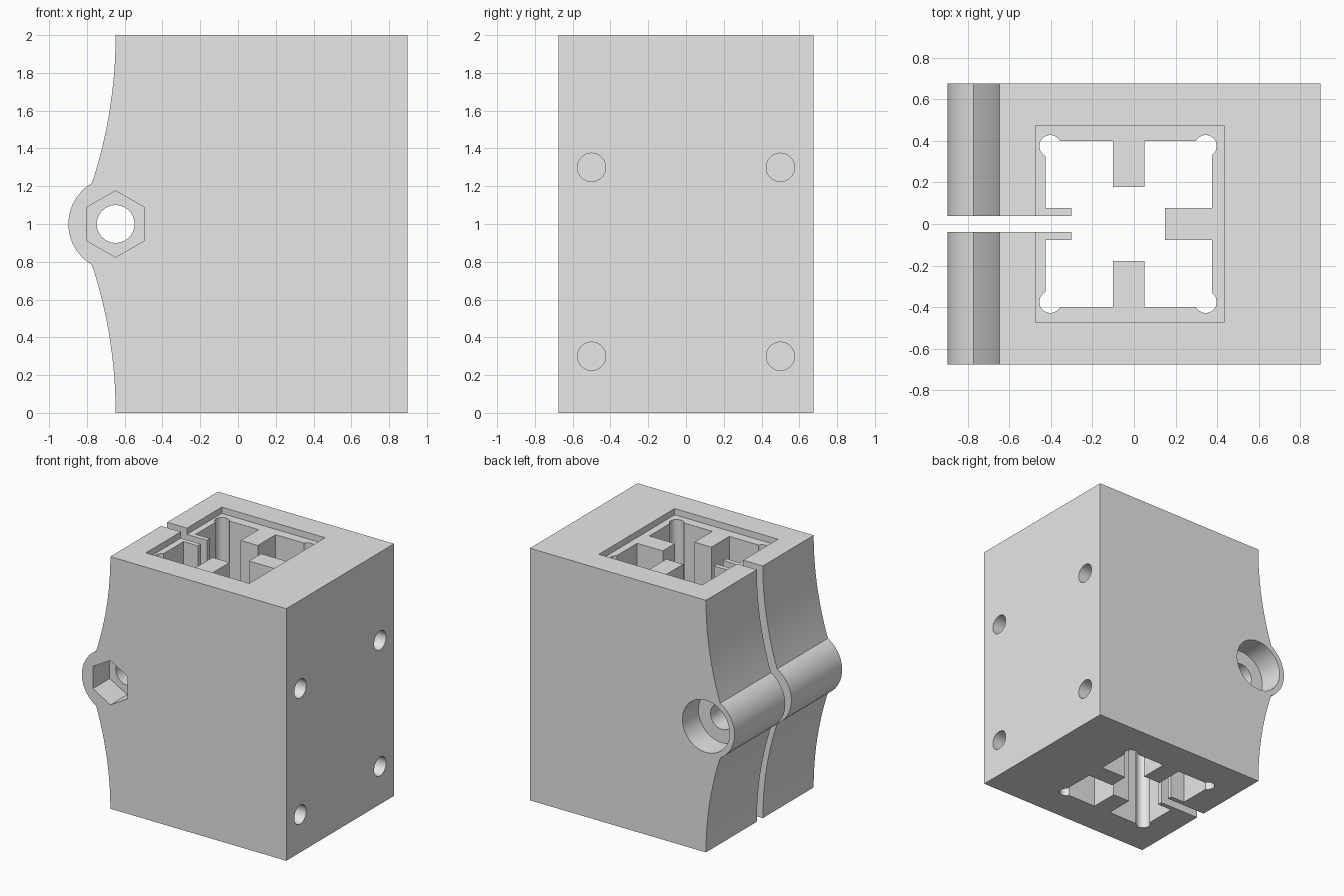
import bpy, bmesh, math
from mathutils import Vector

if "Cube" in bpy.data.objects:
    bpy.data.objects.remove(bpy.data.objects["Cube"])

grey = bpy.data.materials.new("grey plastic")
grey.diffuse_color = (0.8, 0.8, 0.8, 1)
grey.use_nodes = True
grey.node_tree.nodes["Principled BSDF"].inputs["Base Color"].default_value = grey.diffuse_color

RIGHT, HALF_Y, TOP = 0.897, 0.675, 2.0
BOLT_X, BOLT_Z, BOSS_R = -0.648, 1.0, 0.25
AXES = {"x": lambda a, b, h: (h, a, b),
        "y": lambda a, b, h: (a, h, b),
        "z": lambda a, b, h: (a, b, h)}


def prism(name, outline, axis, lo, hi):
    """Extrude a 2D outline along an axis from lo to hi."""
    bm = bmesh.new()
    place = AXES[axis]
    face = bm.faces.new([bm.verts.new(place(a, b, lo)) for a, b in outline])
    out = bmesh.ops.extrude_face_region(bm, geom=[face])
    verts = [v for v in out["geom"] if isinstance(v, bmesh.types.BMVert)]
    bmesh.ops.translate(bm, verts=verts, vec=Vector(place(0, 0, hi - lo)))
    bmesh.ops.recalc_face_normals(bm, faces=bm.faces)
    mesh = bpy.data.meshes.new(name)
    bm.to_mesh(mesh)
    bm.free()
    mesh.materials.append(grey)
    obj = bpy.data.objects.new(name, mesh)
    bpy.context.collection.objects.link(obj)
    return obj


def ring(cx, cy, r, n=48, start=0.0):
    return [(cx + r * math.cos(start + math.tau * i / n),
             cy + r * math.sin(start + math.tau * i / n)) for i in range(n)]


# Clamp body: block with a round bolt boss between two concave flanks
drop, side = BOSS_R * 0.5, BOSS_R * math.sin(math.radians(60))
rise = 1 - side
flank_r = (rise ** 2 + drop ** 2) / (2 * drop)
flank = []
for i in range(17):
    dz = rise * i / 16
    flank.append((BOLT_X - flank_r + math.sqrt(flank_r ** 2 - dz ** 2), TOP - dz))
boss = [(BOLT_X + BOSS_R * math.cos(math.radians(a)),
         BOLT_Z + BOSS_R * math.sin(math.radians(a))) for a in range(126, 240, 6)]
lower = [(x, TOP - z) for x, z in reversed(flank)]
body = prism("clamp_body", [(RIGHT, 0), (RIGHT, TOP)] + flank + boss + lower,
             "y", -HALF_Y, HALF_Y)

cutters = []

# Ribbed through cavity, with the clamping slit on the left
half = [(-1.0, 0.038), (-0.3, 0.038), (-0.3, 0.076), (-0.425, 0.076),
        (-0.425, 0.4), (-0.1, 0.4), (-0.1, 0.177), (0.05, 0.177),
        (0.05, 0.4), (0.375, 0.4), (0.375, 0.076), (0.15, 0.076)]
cutters.append(prism("cavity_cut", half + [(x, -y) for x, y in reversed(half)],
                     "z", -0.1, TOP + 0.1))

# Corner relief holes
for x in (-0.403, 0.345):
    for y in (-0.375, 0.375):
        cutters.append(prism("corner_cut", ring(x, y, 0.053, 32), "z", -0.1, TOP + 0.1))

# Shallow square recess in the top
cutters.append(prism("recess_cut", [(-0.475, -0.475), (0.432, -0.475),
                                    (0.432, 0.475), (-0.475, 0.475)],
                     "z", TOP - 0.05, TOP + 0.1))

# Bolt bore, hexagonal nut pocket in front, round head pocket behind
cutters.append(prism("bolt_cut", ring(BOLT_X, BOLT_Z, 0.1), "y", -1, 1))
cutters.append(prism("nut_cut", ring(BOLT_X, BOLT_Z, 0.176, 6, math.pi / 6),
                     "y", -1, -HALF_Y + 0.21))
cutters.append(prism("head_cut", ring(BOLT_X, BOLT_Z, 0.207), "y", HALF_Y - 0.2, 1))

# Four mounting holes in the right side
for y in (-0.5, 0.5):
    for z in (0.3, 1.3):
        cutters.append(prism("mount_cut", ring(y, z, 0.075, 32), "x", RIGHT - 0.4, 1.1))

bpy.context.view_layer.objects.active = body
for cutter in cutters:
    mod = body.modifiers.new("cut", "BOOLEAN")
    mod.operation, mod.solver, mod.object = "DIFFERENCE", "EXACT", cutter
    bpy.ops.object.modifier_apply(modifier=mod.name)
    bpy.data.objects.remove(cutter, do_unlink=True)

bpy.ops.object.select_all(action="DESELECT")
body.select_set(True)
bpy.ops.object.shade_smooth_by_angle(angle=math.radians(25))
